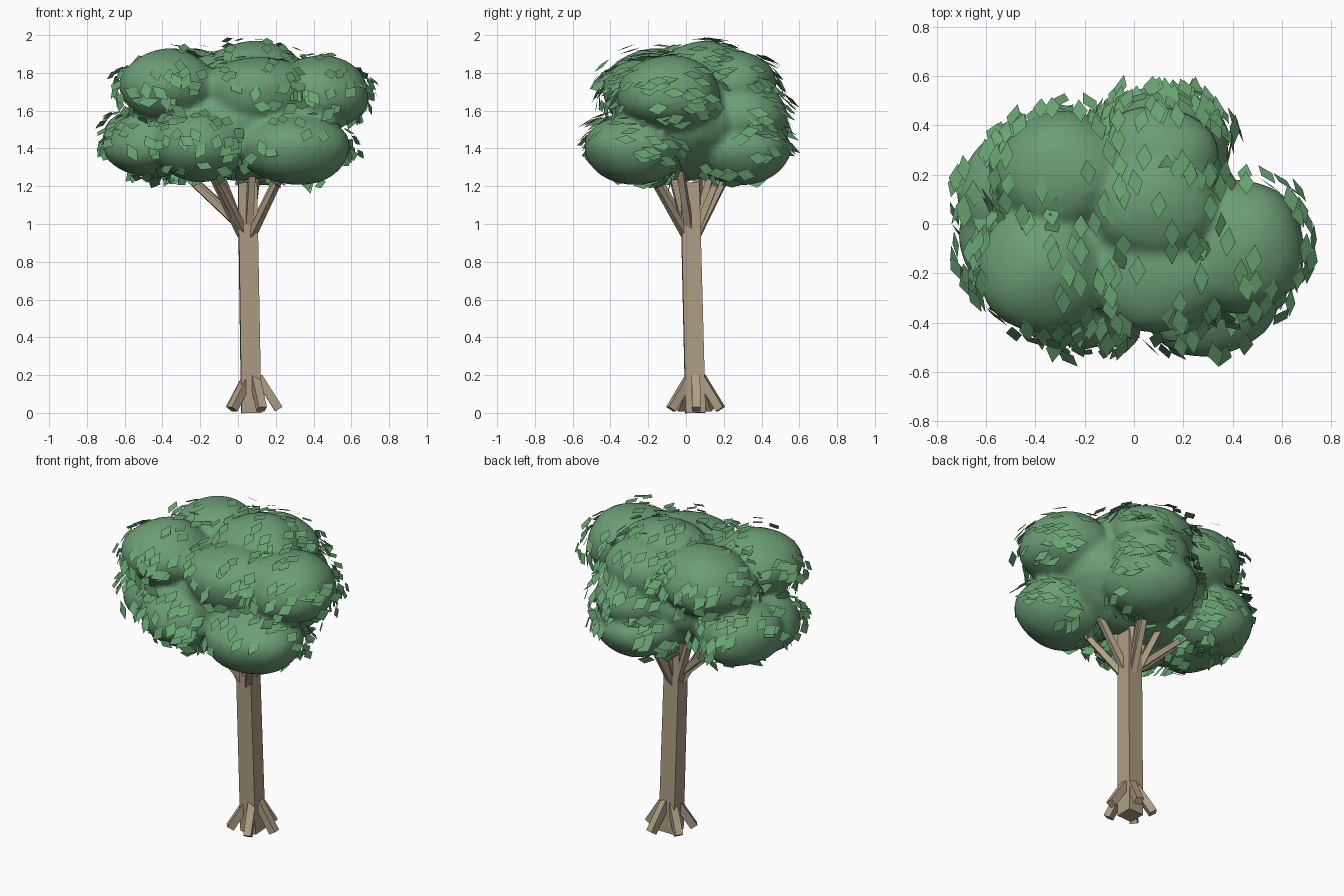
import bpy, bmesh, math, random
from mathutils import Vector

if "Cube" in bpy.data.objects:
    bpy.data.objects.remove(bpy.data.objects["Cube"])

random.seed(7)

def material(name, col):
    m = bpy.data.materials.new(name)
    m.diffuse_color = (*col, 1)
    m.use_nodes = True
    m.node_tree.nodes["Principled BSDF"].inputs["Base Color"].default_value = m.diffuse_color
    return m

BARK = material("bark", (0.42, 0.34, 0.23))
FOLIAGE = material("foliage", (0.15, 0.34, 0.18))
LEAF = material("leaf", (0.14, 0.37, 0.17))

def finish(name, bm, mat):
    bmesh.ops.recalc_face_normals(bm, faces=bm.faces)
    me = bpy.data.meshes.new(name)
    bm.to_mesh(me)
    bm.free()
    me.materials.append(mat)
    ob = bpy.data.objects.new(name, me)
    bpy.context.collection.objects.link(ob)
    return ob

def beam(bm, a, b, w0, w1, side=None):
    """Square tapered bar from a to b."""
    a, b = Vector(a), Vector(b)
    d = (b - a).normalized()
    s = Vector(side) if side else d.cross(Vector((0, 0, 1)))
    s = (s - d * s.dot(d)).normalized()
    t = d.cross(s)
    lo, hi = [[bm.verts.new(p + (s * i + t * j) * w / 2)
               for i, j in ((-1, -1), (1, -1), (1, 1), (-1, 1))]
              for p, w in ((a, w0), (b, w1))]
    bm.faces.new(lo[::-1])
    bm.faces.new(hi)
    for k in range(4):
        bm.faces.new((lo[k], lo[(k + 1) % 4], hi[(k + 1) % 4], hi[k]))

# Trunk
bm = bmesh.new()
beam(bm, (0.07, 0.05, 0.0), (0.05, 0.02, 1.22), 0.105, 0.10, side=(1, 0.03, 0))
finish("trunk", bm, BARK)

# Roots
bm = bmesh.new()
for k in range(5):
    a = math.radians(72 * k + 2)
    c, s = math.cos(a), math.sin(a)
    beam(bm, (0.078 + 0.03 * c, 0.05 + 0.03 * s, 0.19),
         (0.078 + 0.138 * c, 0.05 + 0.138 * s, 0.02), 0.045, 0.045)
finish("roots", bm, BARK)

# Foliage clumps: centre, radii (the last one fills the core)
CLUMPS = [
    ((0.30, -0.27, 1.40), (0.30, 0.27, 0.19)),
    ((-0.20, -0.25, 1.42), (0.25, 0.25, 0.20)),
    ((-0.46, -0.05, 1.42), (0.25, 0.27, 0.18)),
    ((-0.46, 0.13, 1.44), (0.26, 0.26, 0.19)),
    ((0.12, 0.29, 1.39), (0.27, 0.27, 0.18)),
    ((0.14, 0.31, 1.57), (0.24, 0.23, 0.19)),
    ((0.43, -0.09, 1.69), (0.27, 0.28, 0.20)),
    ((0.10, -0.19, 1.70), (0.30, 0.25, 0.19)),
    ((-0.37, -0.18, 1.73), (0.26, 0.26, 0.20)),
    ((-0.28, 0.20, 1.73), (0.28, 0.26, 0.20)),
    ((0.09, 0.09, 1.77), (0.27, 0.25, 0.20)),
    ((0.09, 0.27, 1.73), (0.26, 0.21, 0.19)),
    ((0.00, 0.00, 1.54), (0.48, 0.38, 0.31)),
]
bm = bmesh.new()
for n, (c, r) in enumerate(CLUMPS):
    ph = n * 1.7
    for v in bmesh.ops.create_icosphere(bm, subdivisions=3, radius=1)["verts"]:
        p = v.co
        k = 1 + 0.03 * math.sin(4 * p.x + ph) * math.cos(4 * p.y - ph) + 0.02 * math.sin(5 * p.z + ph)
        v.co = Vector((p.x * r[0], p.y * r[1], p.z * r[2])) * k + Vector(c)
crown = finish("foliage_crown", bm, FOLIAGE)
# Merge the clumps into a single soft skin
rm = crown.modifiers.new("merge", 'REMESH')
rm.mode = 'VOXEL'
rm.voxel_size = 0.022
rm.use_smooth_shade = True
sm = crown.modifiers.new("soften", 'SMOOTH')
sm.factor, sm.iterations = 0.5, 2

# Branches fan from the trunk top into the clumps
bm = bmesh.new()
for n, (c, r) in enumerate(CLUMPS[:-1]):
    root = Vector((0.05, 0.025, 0.94 + 0.02 * (n % 4)))
    out = Vector((c[0] - 0.05, c[1] - 0.02, 0)).normalized() * 0.033
    beam(bm, root + out, root.lerp(Vector(c), 0.85), 0.038, 0.028)
finish("branches", bm, BARK)

# Loose diamond leaves lying on the outside of the crown
def buried(p, skip):
    return any(i != skip and sum(((p[k] - c[k]) / r[k]) ** 2 for k in range(3)) < 1.0
               for i, (c, r) in enumerate(CLUMPS))

bm = bmesh.new()
count = 0
while count < 480:
    i = random.randrange(len(CLUMPS) - 1)
    c, r = Vector(CLUMPS[i][0]), CLUMPS[i][1]
    d = Vector([random.gauss(0, 1) for _ in range(3)]).normalized()
    off = random.uniform(1.0, 1.22)
    p = c + Vector([d[k] * r[k] * off for k in range(3)])
    # keep to the outer shell, thinner on top
    shell = Vector((p.x / 0.68, p.y / 0.52, (p.z - 1.58) / 0.38))
    if buried(p, i) or not 0.84 < shell.length < 1.2 or p.z < 1.2 or p.z > 1.985:
        continue
    if abs(p.x) > 0.735 or abs(p.y) > 0.56 or (d.z > 0.7 and random.random() < 0.5):
        continue
    nrm = Vector([d[k] / r[k] for k in range(3)]).normalized()
    nrm = (nrm + Vector((0, 0, 0.6)) + Vector([random.uniform(-.2, .2) for _ in range(3)])).normalized()
    t = Vector((random.uniform(-0.2, 0.2), 1, random.uniform(-0.3, 0.3)))
    t = (t - nrm * t.dot(nrm)).normalized()
    s = nrm.cross(t)
    L, W = random.uniform(0.052, 0.064), random.uniform(0.03, 0.036)
    bm.faces.new([bm.verts.new(p + q) for q in (t * L, -s * W, -t * L, s * W)])
    count += 1
finish("leaves", bm, LEAF)
